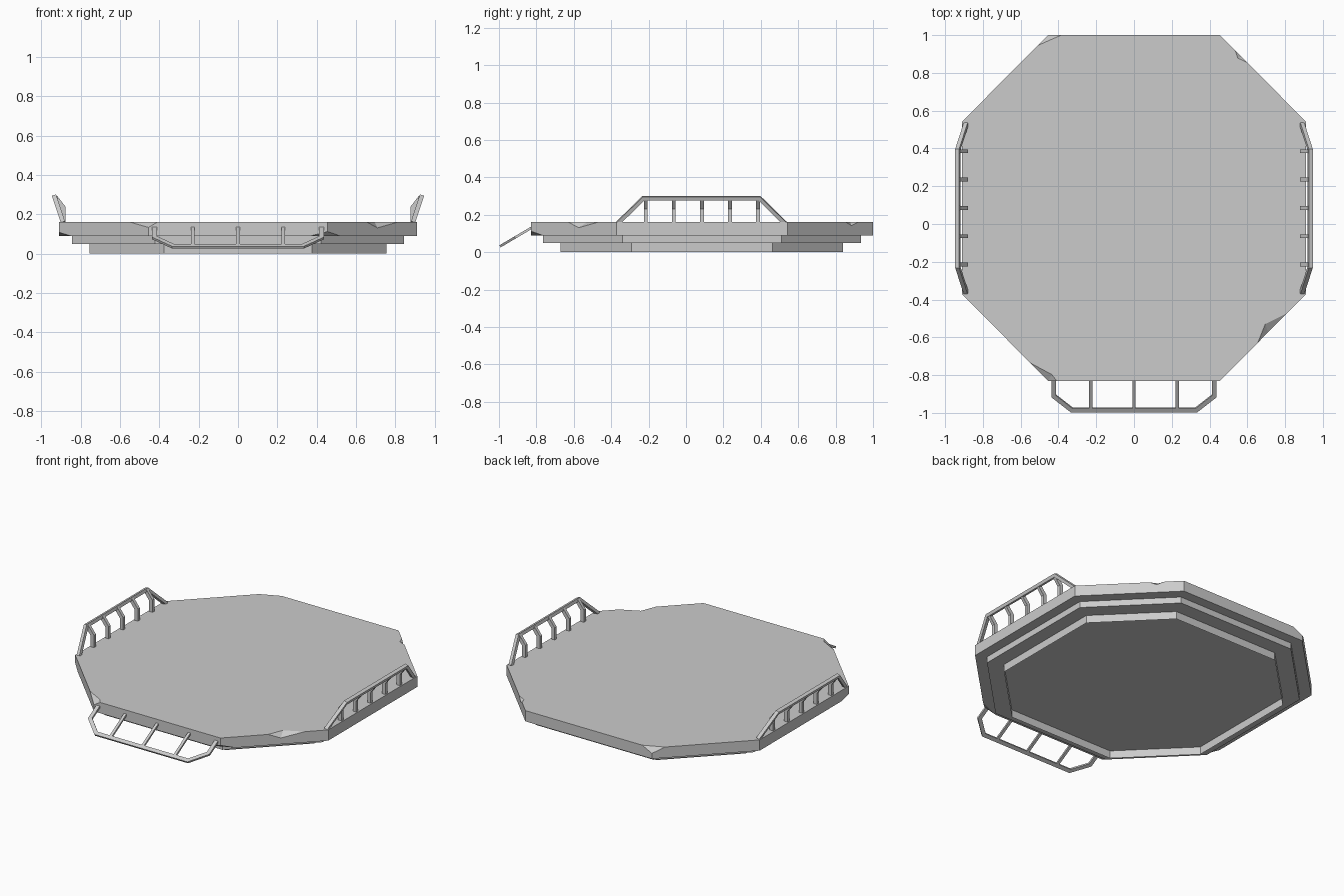
import bpy, bmesh
from mathutils import Vector

if "Cube" in bpy.data.objects:
    bpy.data.objects.remove(bpy.data.objects["Cube"])

CY = 0.085  # platform centre in y


def finish(bm, name):
    bmesh.ops.recalc_face_normals(bm, faces=bm.faces)
    me = bpy.data.meshes.new(name)
    bm.to_mesh(me)
    bm.free()
    ob = bpy.data.objects.new(name, me)
    bpy.context.collection.objects.link(ob)
    return ob


def octagon_tier(name, r, ry, z0, z1, bottom=True, top=True):
    h = r / 2
    k = ry / 2
    pts = [(h, -ry), (r, -k), (r, k), (h, ry), (-h, ry), (-r, k), (-r, -k), (-h, -ry)]
    bm = bmesh.new()
    lo = [bm.verts.new((x, y + CY, z0)) for x, y in pts]
    hi = [bm.verts.new((x, y + CY, z1)) for x, y in pts]
    for i in range(8):
        j = (i + 1) % 8
        bm.faces.new((lo[i], lo[j], hi[j], hi[i]))
    if bottom:
        bm.faces.new(lo[::-1])
    if top:
        bm.faces.new(hi)
    return finish(bm, name)


def sweep(bm, path, normal, w, d):
    """Mitred square bar along a planar path; w in the plane, d along its normal."""
    p = [Vector(q) for q in path]
    n = Vector(normal).normalized()
    rings = []
    for i, q in enumerate(p):
        t0 = (q - p[i - 1]).normalized() if i else (p[1] - q).normalized()
        t1 = (p[i + 1] - q).normalized() if i < len(p) - 1 else t0
        s0, s1 = n.cross(t0), n.cross(t1)
        s = (s0 + s1).normalized()
        s = s / s.dot(s0) * w / 2
        rings.append([bm.verts.new(q + a * s + b * n * d / 2)
                      for a, b in ((1, 1), (1, -1), (-1, -1), (-1, 1))])
    for a, b in zip(rings, rings[1:]):
        for i in range(4):
            j = (i + 1) % 4
            bm.faces.new((a[i], a[j], b[j], b[i]))
    bm.faces.new(rings[0])
    bm.faces.new(rings[-1][::-1])


# Stepped octagonal platform, hollow underneath
deck = octagon_tier("deck", 0.91, 0.915, 0.09, 0.16)
octagon_tier("middle_step", 0.845, 0.85, 0.05, 0.09, top=False)
octagon_tier("bottom_step", 0.755, 0.755, 0.0, 0.05, bottom=False, top=False)

# Chipped edges: each is a hull of points on the deck and points outside it
chips = [
    [(-0.55, -0.735, 0.16), (-0.435, -0.797, 0.16), (-0.41, -0.83, 0.16),
     (-0.455, -0.83, 0.133), (-0.56, -0.9, 0.18)],
    [(0.655, -0.63, 0.16), (0.695, -0.53, 0.16), (0.815, -0.47, 0.16),
     (0.71, -0.575, 0.13), (0.78, -0.62, 0.18)],
    [(0.535, 0.92, 0.16), (0.55, 0.878, 0.16), (0.6, 0.855, 0.16),
     (0.57, 0.885, 0.142), (0.61, 0.93, 0.18)],
    [(-0.51, 0.945, 0.16), (-0.385, 1.0, 0.16), (-0.455, 1.0, 0.125), (-0.52, 1.06, 0.18)],
    [(0.37, -0.83, 0.09), (0.52, -0.765, 0.09), (0.455, -0.83, 0.112), (0.53, -0.9, 0.07)],
    [(-0.91, -0.3, 0.09), (-0.85, -0.4325, 0.09), (-0.91, -0.3725, 0.108), (-0.98, -0.42, 0.07)],
]
bm = bmesh.new()
for pts in chips:
    bmesh.ops.convex_hull(bm, input=[bm.verts.new(q) for q in pts])
cutter = finish(bm, "chip_cutter")
cutter.hide_render = True
cutter.hide_viewport = True
mod = deck.modifiers.new("chips", 'BOOLEAN')
mod.operation = 'DIFFERENCE'
mod.solver = 'EXACT'
mod.object = cutter

# Side railings, mirrored left and right
bm = bmesh.new()
sweep(bm, [(0.889, -0.364, 0.155), (0.933, -0.228, 0.288),
           (0.933, 0.393, 0.288), (0.889, 0.529, 0.155)], (0.133, 0, -0.044), 0.02, 0.022)
for i in range(5):
    y = -0.215 + 0.15 * i
    sweep(bm, [(0.89, y, 0.155), (0.89, y, 0.235), (0.93, y, 0.287)], (0, 1, 0), 0.024, 0.02)
rail = finish(bm, "side_railings")
m = rail.modifiers.new("mirror", 'MIRROR')
m.use_axis[0] = True


# Fallen railing sloping down from the front edge
def slope(x, y):
    return (x, y, 0.128 + (y + 0.83) * 0.59)


n = (0, -0.59, 1)
bm = bmesh.new()
sweep(bm, [slope(*q) for q in ((-0.425, -0.82), (-0.425, -0.91), (-0.33, -0.984),
                               (0.33, -0.984), (0.425, -0.91), (0.425, -0.82))], n, 0.024, 0.013)
for x in (-0.23, 0, 0.23):
    sweep(bm, [slope(x, -0.82), slope(x, -0.98)], n, 0.018, 0.012)
finish(bm, "front_railing")
